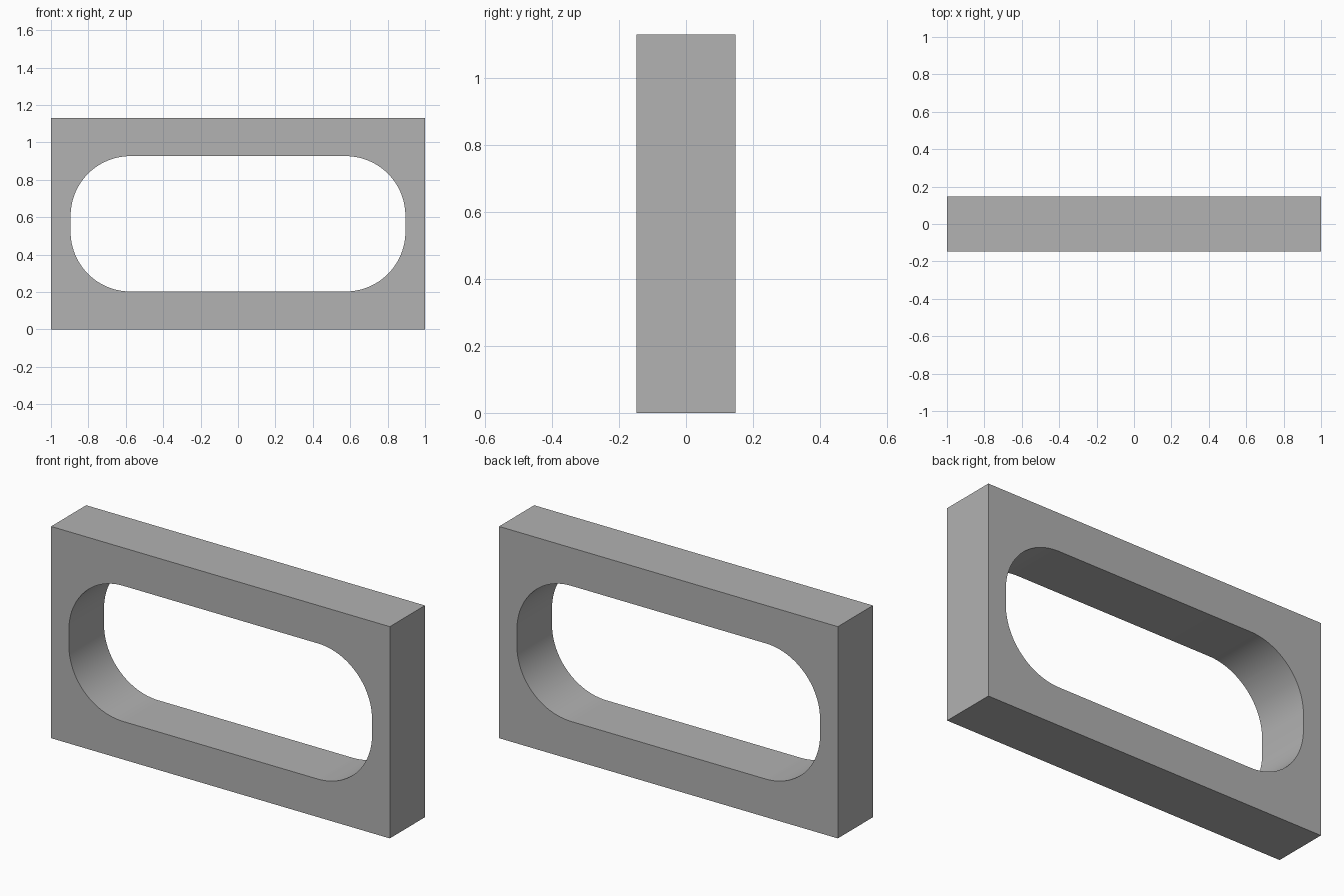
import bpy, bmesh, math

cube = bpy.data.objects.get("Cube")
if cube:
    bpy.data.objects.remove(cube, do_unlink=True)

WIDTH, DEPTH, HEIGHT = 2.0, 0.296, 1.13
HOLE_X, HOLE_Z, RADIUS = 0.895, 0.362, 0.32   # half sizes and corner radius
STEPS = 24

grey = bpy.data.materials.new("plain grey")
grey.use_nodes = True
colour = (0.445, 0.445, 0.445, 1)
grey.diffuse_color = colour
grey.node_tree.nodes["Principled BSDF"].inputs["Base Color"].default_value = colour


def prism(name, outline, depth):
    """Extrude an x-z outline along y, centred on y = 0."""
    bm = bmesh.new()
    face = bm.faces.new([bm.verts.new((x, -depth / 2, z)) for x, z in outline])
    new = bmesh.ops.extrude_face_region(bm, geom=[face])["geom"]
    verts = [v for v in new if isinstance(v, bmesh.types.BMVert)]
    bmesh.ops.translate(bm, verts=verts, vec=(0, depth, 0))
    bmesh.ops.recalc_face_normals(bm, faces=bm.faces)
    mesh = bpy.data.meshes.new(name)
    bm.to_mesh(mesh)
    bm.free()
    mesh.materials.append(grey)
    obj = bpy.data.objects.new(name, mesh)
    bpy.context.collection.objects.link(obj)
    return obj


def rounded_rectangle(half_x, half_z, radius, centre_z):
    points = []
    for corner, (sx, sz) in enumerate([(1, 1), (-1, 1), (-1, -1), (1, -1)]):
        for i in range(STEPS + 1):
            a = math.pi / 2 * (corner + i / STEPS)
            points.append((sx * (half_x - radius) + radius * math.cos(a),
                           centre_z + sz * (half_z - radius) + radius * math.sin(a)))
    return points


# Rectangular block
w = WIDTH / 2
frame = prism("frame", [(-w, 0), (w, 0), (w, HEIGHT), (-w, HEIGHT)], DEPTH)

# Rounded opening cut through the block
cutter = prism("opening_cutter",
               rounded_rectangle(HOLE_X, HOLE_Z, RADIUS, HEIGHT / 2), DEPTH * 2)
cutter.hide_render = True
cut = frame.modifiers.new("opening", 'BOOLEAN')
cut.operation = 'DIFFERENCE'
cut.solver = 'EXACT'
cut.object = cutter

bpy.ops.object.select_all(action='DESELECT')
frame.select_set(True)
bpy.context.view_layer.objects.active = frame
bpy.ops.object.modifier_apply(modifier=cut.name)
bpy.data.objects.remove(cutter, do_unlink=True)

# Smooth curved ends, crisp outer edges
bpy.ops.object.shade_smooth_by_angle(angle=math.radians(30))
